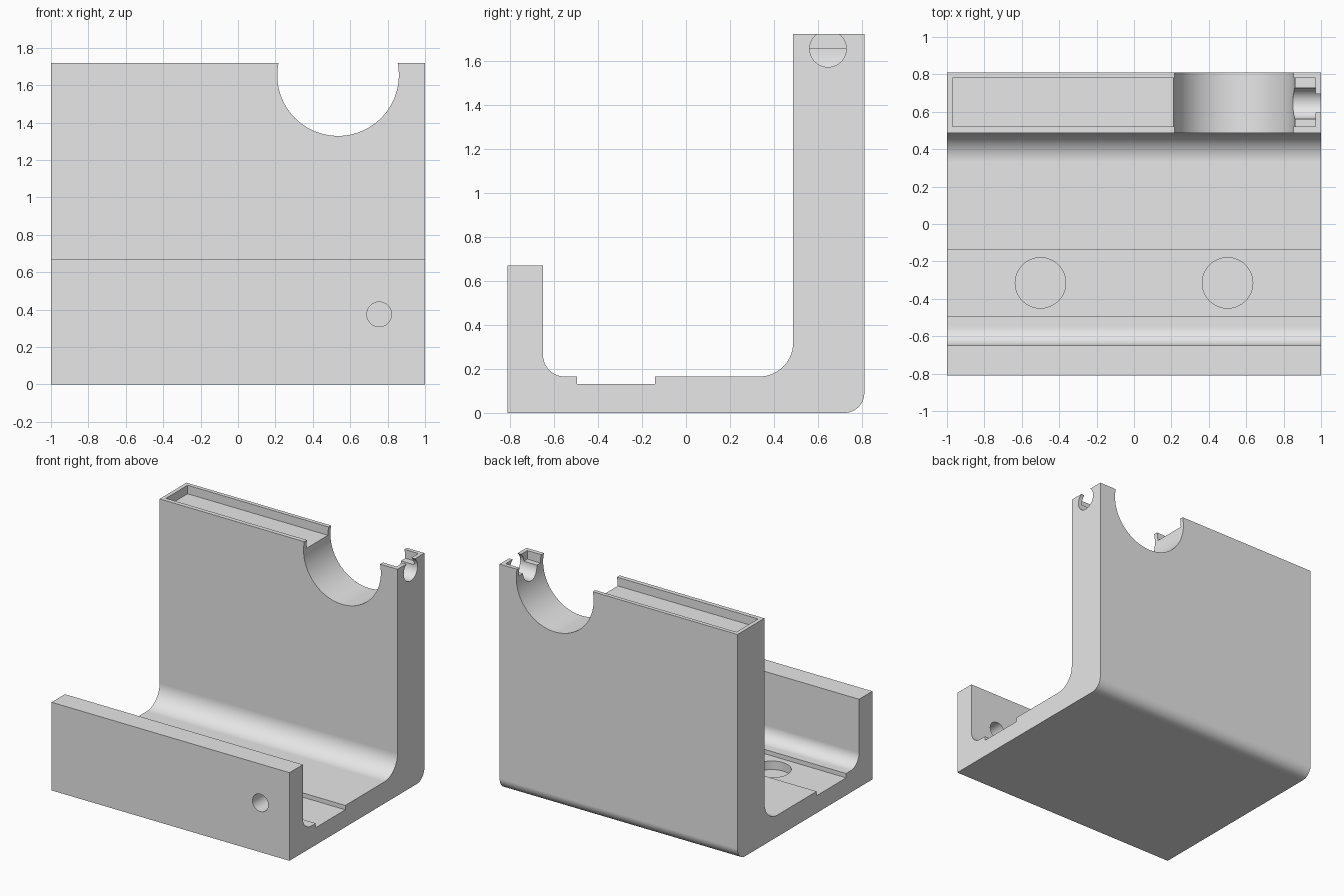
import bpy, bmesh, math
from mathutils import Matrix, Vector

if "Cube" in bpy.data.objects:
    bpy.data.objects.remove(bpy.data.objects["Cube"])

grey = bpy.data.materials.new("plain grey")
grey.diffuse_color = (0.8, 0.8, 0.8, 1)
grey.use_nodes = True
grey.node_tree.nodes["Principled BSDF"].inputs["Base Color"].default_value = grey.diffuse_color


def make_object(name, bm):
    bmesh.ops.recalc_face_normals(bm, faces=bm.faces)
    mesh = bpy.data.meshes.new(name)
    bm.to_mesh(mesh)
    bm.free()
    mesh.materials.append(grey)
    obj = bpy.data.objects.new(name, mesh)
    bpy.context.collection.objects.link(obj)
    return obj


def arc(cy, cz, r, start, end, n=14):
    angles = [math.radians(start + (end - start) * i / n) for i in range(n + 1)]
    return [(cy + r * math.cos(a), cz + r * math.sin(a)) for a in angles]


def box(name, lo, hi):
    bm = bmesh.new()
    lo, hi = Vector(lo), Vector(hi)
    bmesh.ops.create_cube(bm, size=1, matrix=Matrix.Translation((lo + hi) / 2)
                          @ Matrix.Diagonal((hi - lo).to_4d()))
    return make_object(name, bm)


def cylinder(name, centre, axis, radius, length, segments=64):
    bm = bmesh.new()
    turn = Vector((0, 0, 1)).rotation_difference(Vector(axis)).to_matrix().to_4x4()
    bmesh.ops.create_cone(bm, cap_ends=True, segments=segments, radius1=radius,
                          radius2=radius, depth=length,
                          matrix=Matrix.Translation(centre) @ turn)
    return make_object(name, bm)


# Side profile (y, z): low front wall, grooved floor, tall back wall
profile = [(-0.81, 0)]
profile += arc(0.72, 0.09, 0.09, -90, 0)            # rounded back bottom edge
profile += [(0.81, 1.72), (0.487, 1.72)]
profile += arc(0.332, 0.32, 0.155, 0, -90)          # large inner fillet
profile += [(-0.14, 0.165), (-0.14, 0.132), (-0.495, 0.132), (-0.495, 0.165)]
profile += arc(-0.55, 0.265, 0.10, -90, -180)       # small inner fillet
profile += [(-0.65, 0.67), (-0.81, 0.67)]

bm = bmesh.new()
face = bm.faces.new([bm.verts.new((-1, y, z)) for y, z in profile])
new = bmesh.ops.extrude_face_region(bm, geom=[face])["geom"]
bmesh.ops.translate(bm, vec=(2, 0, 0),
                    verts=[v for v in new if isinstance(v, bmesh.types.BMVert)])
bracket = make_object("bracket_body", bm)

cutters = [
    # Shallow tray in the top of the back wall
    box("tray_cutter", (-0.97, 0.52, 1.655), (0.97, 0.78, 1.9)),
    # Big round notch through the back wall
    cylinder("notch_cutter", (0.535, 0.65, 1.654), (0, 1, 0), 0.325, 0.6, 96),
    # Small side channel leading into the notch
    cylinder("channel_cutter", (0.9, 0.645, 1.654), (1, 0, 0), 0.083, 0.4),
    # Hole through the front wall
    cylinder("front_hole_cutter", (0.755, -0.73, 0.375), (0, 1, 0), 0.066, 0.4),
]
# Two round pockets in the floor groove
for side in (-1, 1):
    cutters.append(cylinder("pocket_cutter", (0.5 * side, -0.315, 0.167),
                            (0, 0, 1), 0.135, 0.2))

bpy.context.view_layer.objects.active = bracket
for cutter in cutters:
    mod = bracket.modifiers.new(cutter.name, 'BOOLEAN')
    mod.operation = 'DIFFERENCE'
    mod.solver = 'EXACT'
    mod.object = cutter
    bpy.ops.object.modifier_apply(modifier=mod.name)
for cutter in cutters:
    bpy.data.objects.remove(cutter)

# Smooth fillets and holes, crisp edges, flat large faces
bpy.ops.object.select_all(action='DESELECT')
bracket.select_set(True)
bpy.ops.object.shade_smooth_by_angle(angle=math.radians(30))
weighted = bracket.modifiers.new("weighted_normals", 'WEIGHTED_NORMAL')
weighted.keep_sharp = True
